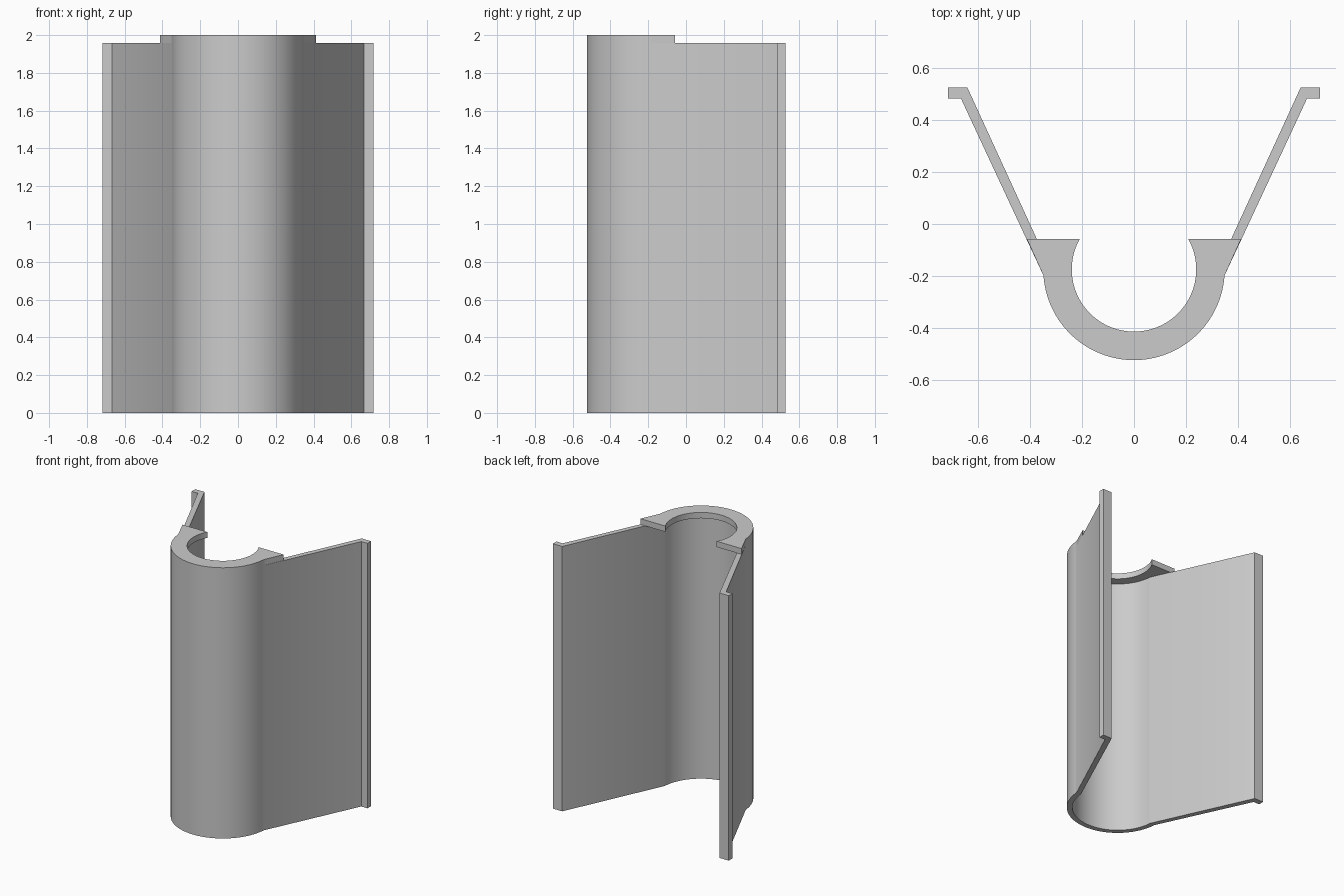
import bpy, bmesh
from math import cos, sin, radians

if "Cube" in bpy.data.objects:
    bpy.data.objects.remove(bpy.data.objects["Cube"])

CENTRE_Y = -0.175     # axis of the round channel
OUTER, INNER, BORE = 0.35, 0.312, 0.24
RIM_Z, TOP_Z = 1.957, 2.0
RIM_Y = -0.058        # flat back ends of the top collar
JOIN = -4             # angle where the round channel meets the wings
STEPS = 32

grey = bpy.data.materials.new("plain grey")
grey.use_nodes = True
colour = (0.6, 0.6, 0.6, 1)
grey.diffuse_color = colour
grey.node_tree.nodes["Principled BSDF"].inputs["Base Color"].default_value = colour


def arc(radius, start, end, steps):
    angles = [radians(start + (end - start) * i / steps) for i in range(steps + 1)]
    return [(radius * cos(a), CENTRE_Y + radius * sin(a)) for a in angles]


def mirrored(half):
    """Continue a half profile that ends on x = 0 across the centre line."""
    return half + [(-x, y) for x, y in reversed(half[:-1])]


def extrude_ribbon(name, outer, inner, z0, z1):
    """Solid between two paths, extruded upwards."""
    bm = bmesh.new()
    rings = [[bm.verts.new((x, y, z)) for (x, y), z in
              ((o, z0), (i, z0), (i, z1), (o, z1))] for o, i in zip(outer, inner)]
    for a, b in zip(rings, rings[1:]):
        for k in range(4):
            n = (k + 1) % 4
            bm.faces.new((a[k], a[n], b[n], b[k]))
    bm.faces.new(rings[0])
    bm.faces.new(rings[-1])
    bmesh.ops.recalc_face_normals(bm, faces=bm.faces)
    mesh = bpy.data.meshes.new(name)
    bm.to_mesh(mesh)
    bm.free()
    mesh.materials.append(grey)
    obj = bpy.data.objects.new(name, mesh)
    bpy.context.collection.objects.link(obj)
    bpy.ops.object.select_all(action="DESELECT")
    obj.select_set(True)
    bpy.context.view_layer.objects.active = obj
    bpy.ops.object.shade_smooth_by_angle(angle=radians(30))
    return obj


# Thin channel with splayed wings and outward flanges
outer = [(0.718, 0.485), (0.668, 0.485)] + arc(OUTER, JOIN, -90, STEPS)
inner = [(0.718, 0.527), (0.643, 0.527)] + arc(INNER, JOIN, -90, STEPS)
extrude_ribbon("channel_wall", mirrored(outer), mirrored(inner), 0, RIM_Z)

# Thick collar on top of the channel, with a smaller bore
tip = (0.413, RIM_Y)
join = arc(OUTER, JOIN, -90, STEPS)
shoulder = [tuple(t + (j - t) * i / 8 for t, j in zip(tip, join[0])) for i in range(8)]
bore = arc(BORE, 29.2, JOIN, 8)[:-1] + arc(BORE, JOIN, -90, STEPS)
extrude_ribbon("top_collar", mirrored(shoulder + join), mirrored(bore), RIM_Z, TOP_Z)
